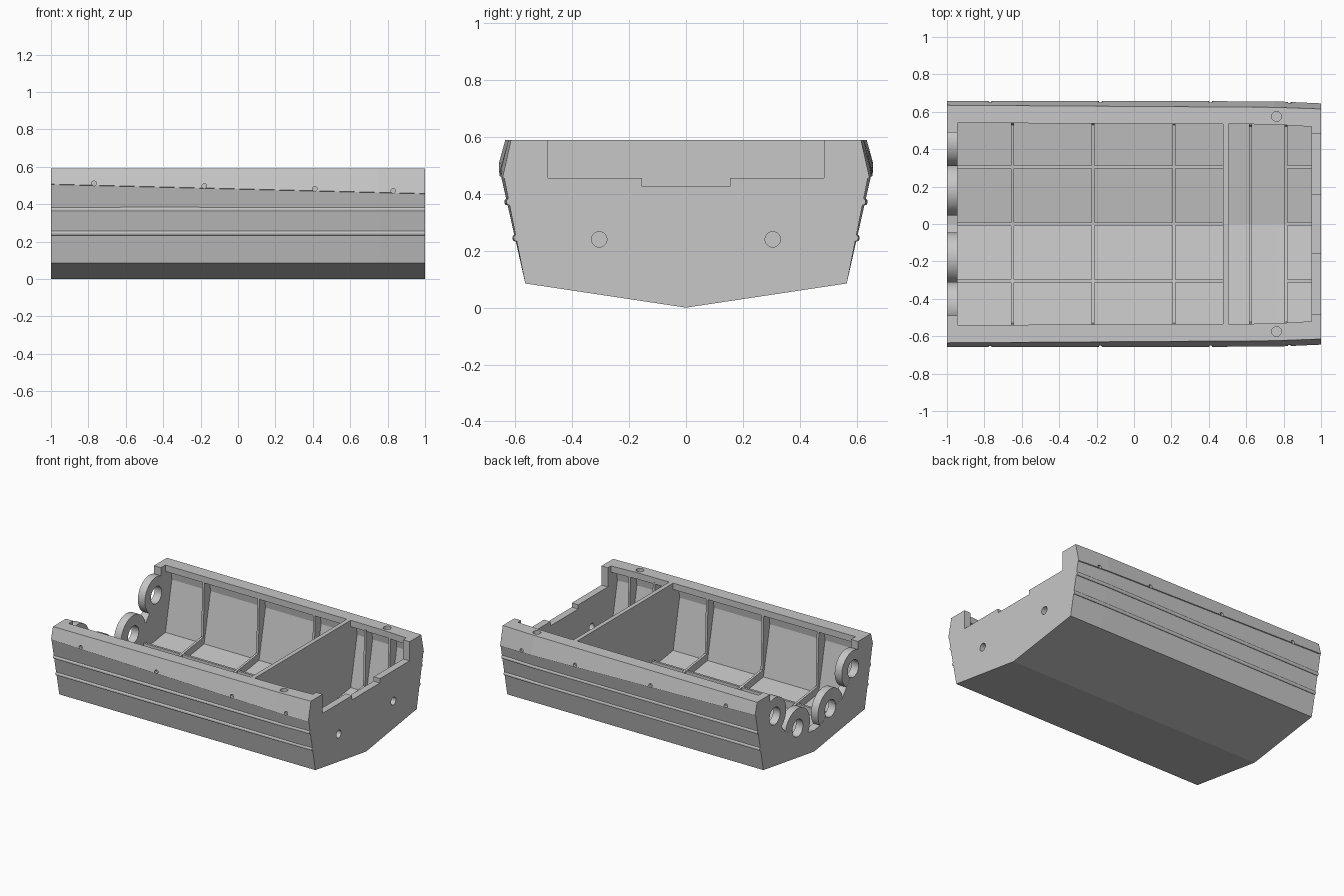
import bpy, bmesh, math
from mathutils import Matrix, Vector

if "Cube" in bpy.data.objects:
    bpy.data.objects.remove(bpy.data.objects["Cube"])

GREY = (0.57, 0.57, 0.57, 1)
mat = bpy.data.materials.new("hull_grey")
mat.use_nodes = True
mat.diffuse_color = GREY
mat.node_tree.nodes["Principled BSDF"].inputs["Base Color"].default_value = GREY


def finish(name, bm):
    bmesh.ops.recalc_face_normals(bm, faces=bm.faces[:])
    me = bpy.data.meshes.new(name)
    bm.to_mesh(me)
    bm.free()
    me.materials.append(mat)
    ob = bpy.data.objects.new(name, me)
    bpy.context.collection.objects.link(ob)
    return ob


def loft(name, stations):
    """Skin closed (y, z) sections placed along x."""
    bm = bmesh.new()
    rings = [[bm.verts.new((x, y, z)) for y, z in sec] for x, sec in stations]
    n = len(rings[0])
    for a, b in zip(rings, rings[1:]):
        for i in range(n):
            j = (i + 1) % n
            bm.faces.new((a[i], a[j], b[j], b[i]))
    bm.faces.new(rings[0])
    bm.faces.new(rings[-1])
    return finish(name, bm)


def prism(name, x0, x1, sec):
    return loft(name, [(x0, sec), (x1, sec)])


def mirrored(half):
    """Complete a half section, given from the centre outwards."""
    return half + [(-y, z) for y, z in reversed(half) if y > 0]


def rect(y0, y1, z0, z1):
    return [(y0, z0), (y1, z0), (y1, z1), (y0, z1)]


def rod(name, centre, radius, length, axis, sides=40):
    bm = bmesh.new()
    turn = Vector((0, 0, 1)).rotation_difference(Vector(axis)).to_matrix().to_4x4()
    bmesh.ops.create_cone(bm, cap_ends=True, segments=sides, radius1=radius, radius2=radius,
                          depth=length, matrix=Matrix.Translation(centre) @ turn)
    return finish(name, bm)


def cut(target, *cutters):
    bpy.context.view_layer.objects.active = target
    for c in cutters:
        m = target.modifiers.new("cut", "BOOLEAN")
        m.operation = "DIFFERENCE"
        m.solver = "EXACT"
        m.object = c
        bpy.ops.object.modifier_apply(modifier=m.name)
        bpy.data.objects.remove(c)


def smooth(ob):
    bpy.ops.object.select_all(action="DESELECT")
    ob.select_set(True)
    bpy.context.view_layer.objects.active = ob
    bpy.ops.object.shade_smooth_by_angle(angle=math.radians(5))


# Hull stations: x, knuckle half width, top half width
STATIONS = [(-1, 0.658, 0.635), (0.75, 0.656, 0.624), (1, 0.645, 0.615)]
CHINE = (0.565, 0.085)
TOP, DECK = 0.59, 0.545
STEP = 0.006


def knuckle_z(x):
    return 0.48 - 0.025 * x


hull = loft("hull", [(x, mirrored([(0, 0), CHINE, (k - STEP, knuckle_z(x)),
                                   (k, knuckle_z(x) + 0.002), (t, TOP)]))
                     for x, k, t in STATIONS])


# Two open compartments under an overhanging side deck, main bulkhead between them
def inner(w):
    return mirrored([(0, 0.04), (w, 0.115), (w + 0.072, 0.46), (w + 0.06, DECK), (w, DECK), (w, 0.7)])


cut(hull,
    loft("main_hold", [(-0.945, inner(0.54)), (0.475, inner(0.535))]),
    loft("end_hold", [(0.505, inner(0.535)), (0.75, inner(0.532)), (0.95, inner(0.52))]))

# Stepped notch and two holes in one end wall
cut(hull, prism("notch", 0.94, 1.1, mirrored([(0, 0.425), (0.155, 0.425), (0.155, 0.455),
                                              (0.485, 0.455), (0.485, 0.7)])))
# Opening in the other end wall, around the lugs
cut(hull, prism("opening", -1.1, -0.935, mirrored([(0, 0.15), (0.08, 0.16), (0.18, 0.235),
                                                   (0.31, 0.25), (0.43, 0.4), (0.49, 0.42),
                                                   (0.49, 0.7)])))

# Ring lugs: name, y, z, radius
LUGS = [("inner", 0.182, 0.235, 0.137), ("outer", 0.437, 0.418, 0.127)]
for s in (-1, 1):
    side = "back" if s > 0 else "front"
    cut(hull, rod("wall_hole", (1, s * 0.305, 0.24), 0.027, 0.2, (1, 0, 0)),
        rod("deck_hole", (0.762, s * 0.575, TOP), 0.026, 0.06, (0, 0, 1)))
    # Small sockets along the knuckle
    for x in (-0.77, -0.18, 0.41, 0.83):
        cut(hull, rod("socket", (x, s * 0.67, knuckle_z(x) + 0.012), 0.013, 0.07, (0, 1, 0), 20))
    for name, y, z, radius in LUGS:
        cut(hull, rod("bore", (-1, s * y, z), 0.06, 0.2, (1, 0, 0)))
        lug = rod(f"lug_{name}_{side}", (-0.9715, s * y, z), radius, 0.055, (1, 0, 0), 90)
        cut(lug, rod("bore", (-1, s * y, z), 0.06, 0.2, (1, 0, 0), 90))
        smooth(lug)

# Half-round rubbing strakes along both sides
for s in (-1, 1):
    for level, z in (("lower", 0.245), ("upper", 0.372)):
        path = []
        for x, k, t in STATIONS:
            y = CHINE[0] + (k - STEP - CHINE[0]) * (z - CHINE[1]) / (knuckle_z(x) - CHINE[1])
            path.append((x, [(s * (y + 0.009 * math.cos(a)), z + 0.012 * math.sin(a))
                             for a in (i * math.tau / 12 for i in range(12))]))
        loft(f"{level}_strake_{'back' if s > 0 else 'front'}", path)

# Transverse frames: low across the floor, widening ribs up the sides to the deck
for i, x in enumerate((-0.65, -0.22, 0.215, 0.622, 0.812)):
    w = 0.538 if x < 0.5 else 0.526
    outer = [(0, 0.03), (w + 0.005, 0.105), (w + 0.075, 0.46), (w + 0.062, DECK + 0.01),
             (w + 0.004, DECK + 0.01), (w - 0.008, 0.165)]
    frame = outer + [(0, 0.09)] + [(-y, z) for y, z in reversed(outer[1:])]
    prism(f"frame_{i + 1}", x - 0.008, x + 0.008, frame)

# Lengthwise floor stringers
for name, y in (("front", -0.305), ("centre", 0), ("back", 0.305)):
    floor = 0.04 + 0.139 * abs(y)
    for part, x0, x1 in (("main", -0.95, 0.48), ("end", 0.812, 0.955)):
        prism(f"{part}_stringer_{name}", x0, x1, rect(y - 0.008, y + 0.008, floor - 0.015, floor + 0.05))
